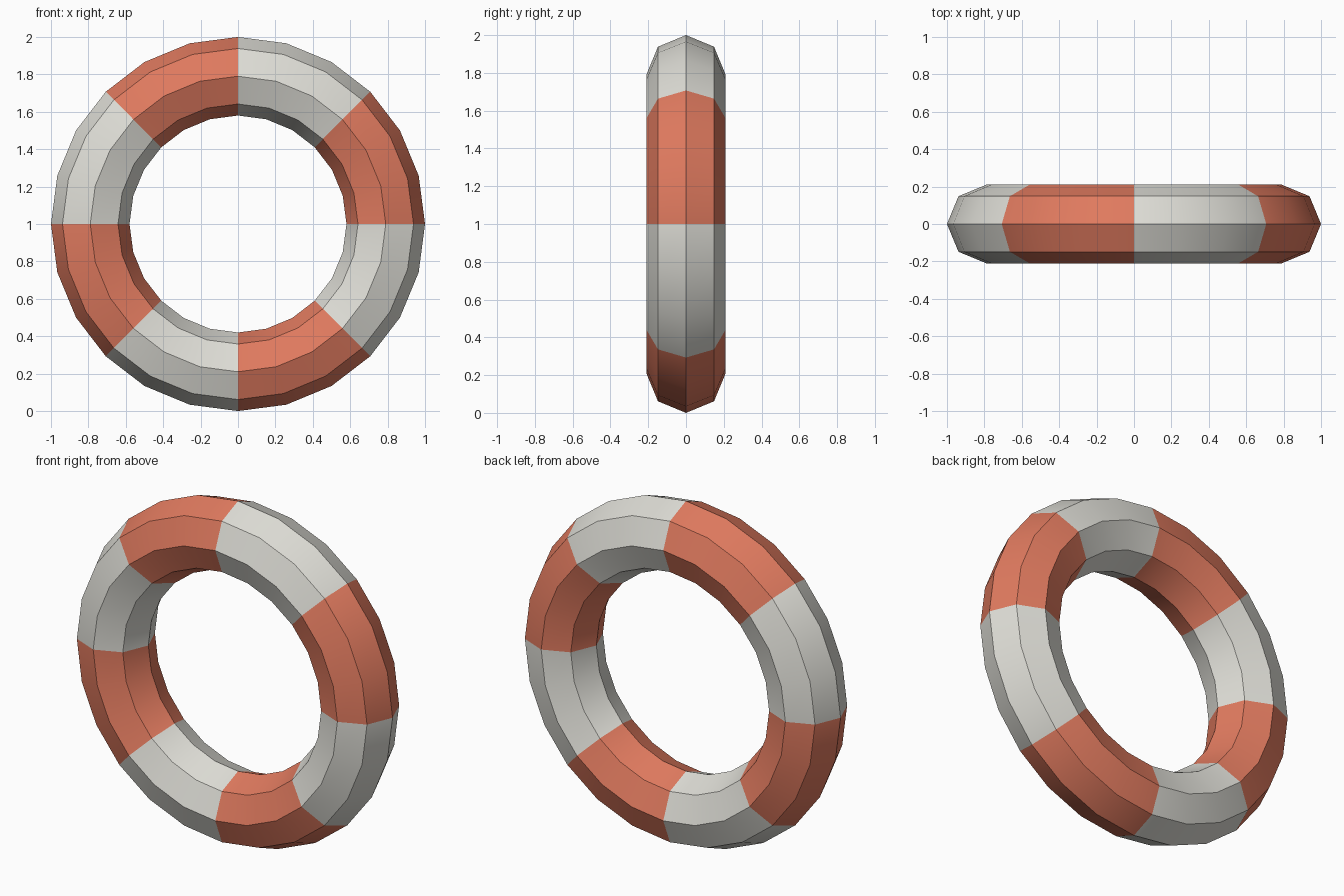
import bpy, math

if "Cube" in bpy.data.objects:
    bpy.data.objects.remove(bpy.data.objects["Cube"])

MAJOR, MINOR = 24, 8        # segments round the ring and round the tube
R, r = 0.79, 0.21           # ring radius and tube radius


def material(name, rgb):
    m = bpy.data.materials.new(name)
    m.diffuse_color = (*rgb, 1.0)
    m.use_nodes = True
    m.node_tree.nodes["Principled BSDF"].inputs["Base Color"].default_value = m.diffuse_color
    return m


# Ring vertices: octagonal tube swept round the y axis, standing on z = 0
verts = []
for i in range(MAJOR):
    a = math.tau * i / MAJOR
    for j in range(MINOR):
        b = math.tau * j / MINOR
        d = R + r * math.cos(b)
        verts.append((d * math.cos(a), r * math.sin(b), 1 + d * math.sin(a)))

faces = []
for i in range(MAJOR):
    k = (i + 1) % MAJOR
    for j in range(MINOR):
        l = (j + 1) % MINOR
        faces.append((i * MINOR + j, i * MINOR + l, k * MINOR + l, k * MINOR + j))

mesh = bpy.data.meshes.new("striped_ring")
mesh.from_pydata(verts, [], faces)
mesh.materials.append(material("coral_orange", (0.745, 0.195, 0.114)))
mesh.materials.append(material("off_white", (0.730, 0.723, 0.672)))

# Eight alternating stripes, three segments each
for p in mesh.polygons:
    p.material_index = (p.index // MINOR // 3) % 2

ring = bpy.data.objects.new("striped_ring", mesh)
bpy.context.collection.objects.link(ring)

# Consistent outward normals
import bmesh
bm = bmesh.new()
bm.from_mesh(mesh)
bmesh.ops.recalc_face_normals(bm, faces=bm.faces)
bm.to_mesh(mesh)
bm.free()

# Smooth along the ring, sharp on the tube's lengthwise edges
bpy.context.view_layer.objects.active = ring
ring.select_set(True)
bpy.ops.object.shade_smooth_by_angle(angle=math.radians(30))
